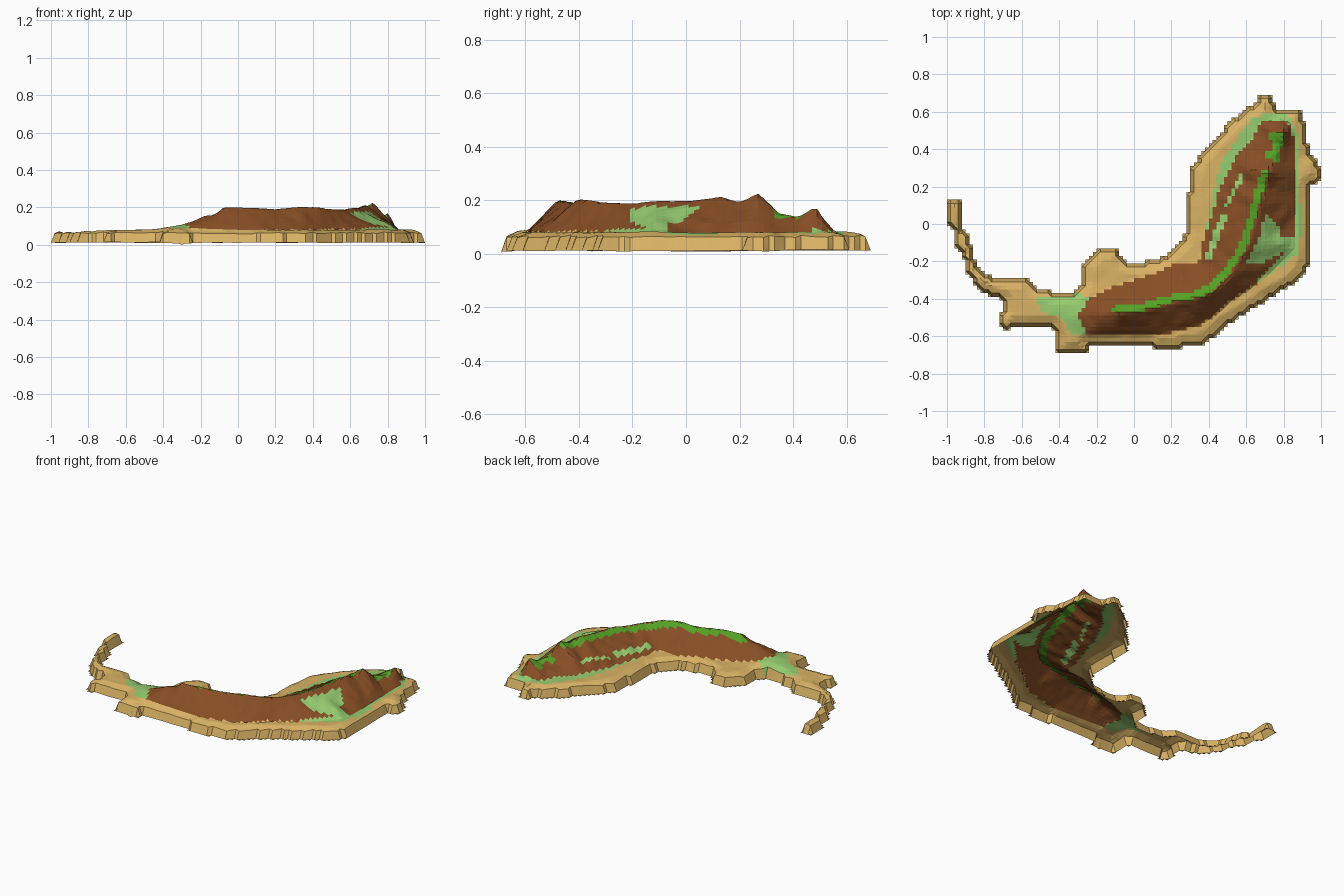
import bpy, bmesh, math
from mathutils import Vector, noise

if "Cube" in bpy.data.objects:
    bpy.data.objects.remove(bpy.data.objects["Cube"])

CELL = 0.02
NX, NY = 100, 69          # grid cells over the 2.0 x 1.38 footprint

# coastline, mountain foot, and meadow outlines (x, y)
COAST = [(-1, .14), (-.93, .14), (-.91, .08), (-.92, -.02), (-.88, -.05), (-.86, -.17), (-.82, -.25),
         (-.75, -.28), (-.58, -.29), (-.52, -.34), (-.4, -.37), (-.31, -.36), (-.28, -.3), (-.27, -.2),
         (-.18, -.12), (-.08, -.13), (-.06, -.19), (0, -.21), (.13, -.19), (.2, -.14), (.25, -.09),
         (.28, -.02), (.28, .1), (.31, .3), (.36, .38), (.45, .48), (.53, .56), (.6, .62), (.65, .64),
         (.67, .69), (.74, .69), (.76, .62), (.9, .62), (.92, .5), (.94, .38), (.98, .35), (1, .28),
         (1, .24), (.94, .2), (.94, -.2), (.91, -.27), (.84, -.33), (.72, -.4), (.6, -.48),
         (.48, -.55), (.42, -.61), (.37, -.64), (.26, -.65), (.24, -.67), (.1, -.67), (.08, -.64),
         (-.24, -.64), (-.25, -.69), (-.41, -.69), (-.42, -.6), (-.44, -.55), (-.63, -.55), (-.7, -.57),
         (-.73, -.49), (-.7, -.46), (-.7, -.41), (-.77, -.38), (-.83, -.35), (-.89, -.27), (-.9, -.2),
         (-.95, -.12), (-.95, -.06), (-.99, 0)]
FOOT = [(-.3, -.48), (-.24, -.4), (-.15, -.35), (0, -.3), (.12, -.26), (.22, -.21), (.35, -.2),
        (.38, -.05), (.42, .05), (.45, .17), (.5, .28), (.56, .38), (.64, .47), (.68, .55), (.78, .56),
        (.84, .53), (.86, .4), (.86, .1), (.85, -.03), (.86, -.14), (.63, -.34), (.5, -.42),
        (.44, -.48), (.35, -.54), (.15, -.59), (-.25, -.6)]
MEADOWS_LOW = [      # only outside the mountain foot
    [(.35, -.18), (.39, 0), (.42, .15), (.46, .32), (.54, .44), (.63, .56), (.73, .6), (.82, .59),
     (.87, .5), (.88, .2), (.9, .02), (.88, -.16), (.7, -.28), (.6, -.3), (.5, 0)],
    [(-.52, -.38), (-.36, -.4), (-.3, -.37), (-.22, -.4), (-.22, -.6), (-.33, -.59), (-.4, -.5), (-.5, -.47)]]
MEADOWS_HIGH = [     # patches on the slopes
    [(.7, .05), (.77, 0), (.79, -.07), (.87, -.07), (.85, -.13), (.76, -.17), (.66, -.22), (.61, -.2), (.66, -.1)],
    [(.88, -.07), (.88, -.14), (.82, -.21), (.72, -.26), (.62, -.34), (.72, -.23), (.83, -.14)],
    [(.47, .08), (.51, .11), (.59, .25), (.57, .27)],
    [(.38, -.18), (.41, -.18), (.5, .04), (.47, .06), (.42, -.06)]]
SUMMIT_PATCH = [(.69, .37), (.75, .41), (.72, .48), (.8, .49), (.78, .32)]
# crest line (x, y, height)
CREST = [(-.07, -.475, .2), (.08, -.455, .197), (.2, -.42, .19), (.34, -.395, .203), (.42, -.365, .2),
         (.5, -.295, .19), (.56, -.2, .187), (.61, -.12, .196), (.65, .02, .197), (.68, .13, .212),
         (.7, .2, .192), (.72, .27, .224), (.74, .35, .15), (.78, .42, .137), (.8, .48, .172)]


def inside(x, y, poly):
    hit = False
    for (x1, y1), (x2, y2) in zip(poly, poly[1:] + poly[:1]):
        if (y1 > y) != (y2 > y) and x < x1 + (y - y1) * (x2 - x1) / (y2 - y1):
            hit = not hit
    return hit


def nearest(x, y, a, b):
    """Distance to segment a-b and the parameter of the closest point."""
    dx, dy = b[0] - a[0], b[1] - a[1]
    t = max(0, min(1, ((x - a[0]) * dx + (y - a[1]) * dy) / (dx * dx + dy * dy)))
    return math.hypot(x - a[0] - t * dx, y - a[1] - t * dy), t


def edge_distance(x, y, poly):
    return min(nearest(x, y, a, b)[0] for a, b in zip(poly, poly[1:] + poly[:1]))


def crest_info(x, y):
    best = (9, 0)
    for a, b in zip(CREST, CREST[1:]):
        d, t = nearest(x, y, a, b)
        if d < best[0]:
            best = (d, a[2] + t * (b[2] - a[2]))
    return best


def height(x, y):
    z = .055 + .025 * min(1, edge_distance(x, y, COAST) / .06)
    z += .028 * math.exp(-((x + .28) ** 2 + (y + .48) ** 2) / .012)   # western saddle
    if inside(x, y, FOOT):
        d, top = crest_info(x, y)
        d = max(0, d - .008)
        foot = edge_distance(x, y, FOOT)
        f = foot / (foot + d + 1e-6)
        z += (top - z) * f
        z += .012 * noise.noise(Vector((x * 14, y * 14, 3))) * min(1, foot / .04) * min(1, d / .04)
    else:
        z += .004 * noise.noise(Vector((x * 12, y * 12, 7)))
    return z


def colour_index(x, y):
    """0 sand, 1 meadow, 2 earth, 3 ridge grass."""
    if inside(x, y, SUMMIT_PATCH):
        return 3
    if y < .3 and crest_info(x + .02, y - .015)[0] < .02:
        return 3
    if any(inside(x, y, p) for p in MEADOWS_HIGH):
        return 1
    if inside(x, y, FOOT):
        return 2
    return 1 if any(inside(x, y, p) for p in MEADOWS_LOW) else 0


# island surface: open-bottomed terrain on a stepped grid
bm = bmesh.new()
verts = {}


def corner(i, j):
    if (i, j) not in verts:
        verts[i, j] = bm.verts.new((-1 + i * CELL, -.69 + j * CELL, 0))
    return verts[i, j]


for i in range(NX):
    for j in range(NY):
        cx, cy = -1 + (i + .5) * CELL, -.69 + (j + .5) * CELL
        if inside(cx, cy, COAST):
            face = bm.faces.new([corner(i, j), corner(i + 1, j), corner(i + 1, j + 1), corner(i, j + 1)])
            face.material_index = colour_index(cx, cy)

# shore drops to the waterline on the outermost ring
for v in bm.verts:
    x, y = v.co.x, v.co.y
    if v.is_boundary:
        v.co.z = .012 + .012 * noise.noise(Vector((x * 5, y * 5, 0))) * .5
    else:
        v.co.z = height(x, y)
lowest = min(v.co.z for v in bm.verts)
for v in bm.verts:
    if v.co.z == lowest:
        v.co.z = 0
bmesh.ops.triangulate(bm, faces=bm.faces[:])

mesh = bpy.data.meshes.new("island_terrain")
bm.to_mesh(mesh)
bm.free()
for name, rgb in [("sand", (.70, .45, .13)), ("light_meadow_green", (.30, .60, .16)),
                  ("earth_brown", (.24, .075, .018)), ("ridge_grass_green", (.09, .35, .018))]:
    mat = bpy.data.materials.new(name)
    mat.diffuse_color = (*rgb, 1)
    mat.use_nodes = True
    mat.node_tree.nodes["Principled BSDF"].inputs["Base Color"].default_value = mat.diffuse_color
    mesh.materials.append(mat)
island = bpy.data.objects.new("island_terrain", mesh)
bpy.context.collection.objects.link(island)
